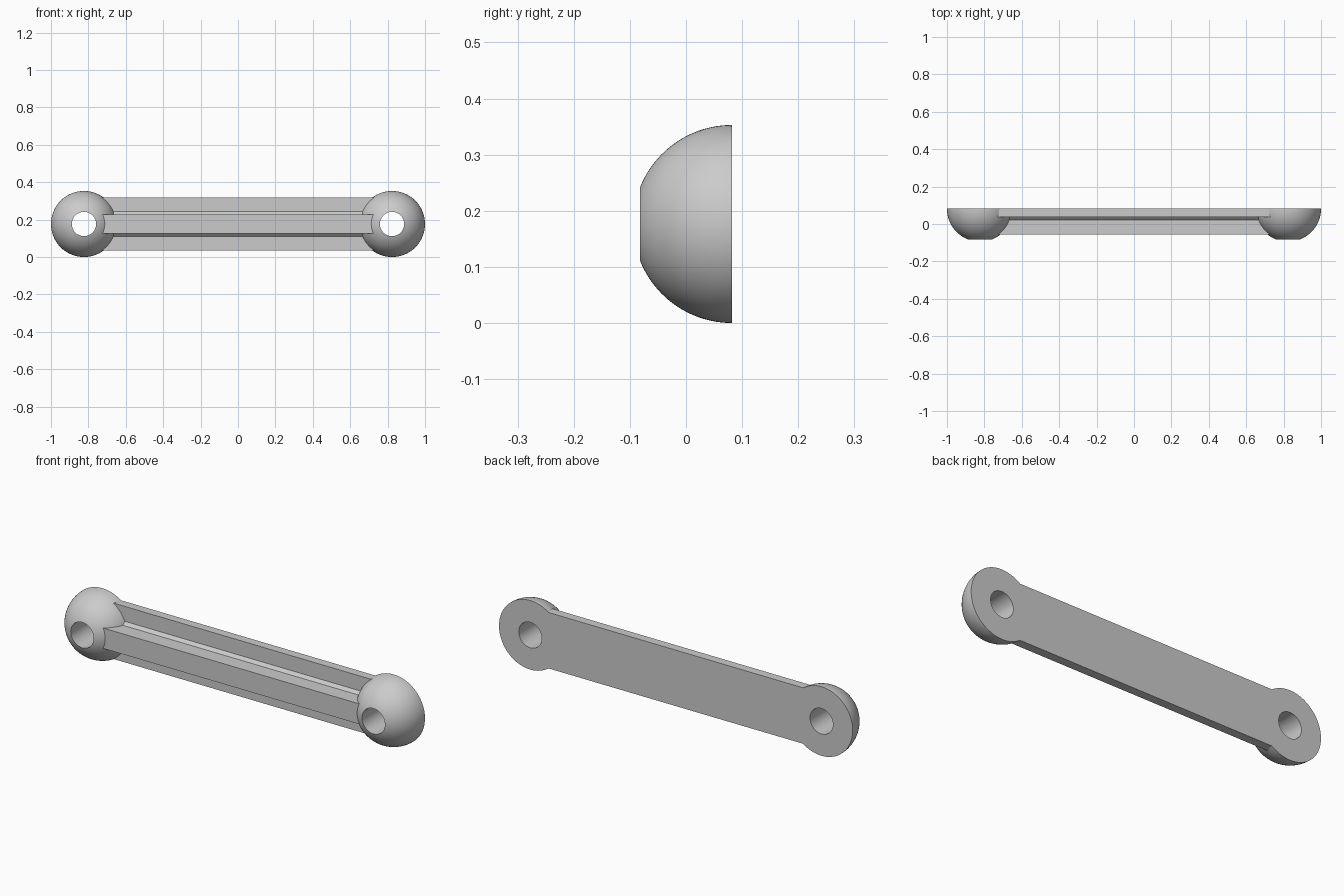
import bpy, bmesh, math
from mathutils import Vector

cube = bpy.data.objects.get("Cube")
if cube:
    bpy.data.objects.remove(cube, do_unlink=True)

RADIUS, HOLE = 0.1765, 0.065     # dome and bore radii
BACK = 0.082                     # flat rear plane
MID_Z = RADIUS
END_X = 1 - RADIUS

grey = bpy.data.materials.new("grey")
grey.use_nodes = True
colour = (0.6, 0.6, 0.6, 1)
grey.diffuse_color = colour
grey.node_tree.nodes["Principled BSDF"].inputs["Base Color"].default_value = colour


def to_object(bm, name):
    bmesh.ops.recalc_face_normals(bm, faces=bm.faces)
    mesh = bpy.data.meshes.new(name)
    bm.to_mesh(mesh)
    bm.free()
    obj = bpy.data.objects.new(name, mesh)
    obj.data.materials.append(grey)
    bpy.context.collection.objects.link(obj)
    return obj


def bored_dome(name, x):
    """Half ball with a through hole, revolved around the y axis."""
    bm = bmesh.new()
    last = math.acos(HOLE / RADIUS)
    steps = 24
    arc = [(RADIUS * math.cos(last * i / steps), BACK - RADIUS * math.sin(last * i / steps))
           for i in range(steps + 1)]
    profile = [(HOLE, BACK)] + arc
    verts = [bm.verts.new((x + r, y, MID_Z)) for r, y in profile]
    edges = [bm.edges.new((a, b)) for a, b in zip(verts, verts[1:] + verts[:1])]
    bmesh.ops.spin(bm, geom=verts + edges, cent=(x, 0, MID_Z), axis=(0, 1, 0),
                   angle=2 * math.pi, steps=80)
    bmesh.ops.remove_doubles(bm, verts=bm.verts, dist=1e-5)
    return to_object(bm, name)


# Connecting bar: flat plate with a chamfer-footed rib along its front
half = [(BACK, 0.143), (0.037, 0.143), (0.037, 0.067), (0.022, 0.052), (-0.055, 0.052)]
section = half + [(y, -z) for y, z in reversed(half)]
reach = END_X - 0.079            # ends inside the domes, clear of the bores
bm = bmesh.new()
face = bm.faces.new([bm.verts.new((-reach, y, MID_Z + z)) for y, z in section])
new = bmesh.ops.extrude_face_region(bm, geom=[face])["geom"]
bmesh.ops.translate(bm, verts=[g for g in new if isinstance(g, bmesh.types.BMVert)],
                    vec=Vector((2 * reach, 0, 0)))
link = to_object(bm, "connecting_link")
bpy.context.view_layer.objects.active = link

# Fuse a bored dome onto each end
for side, sign in (("left", 1), ("right", -1)):
    dome = bored_dome(side + "_end_dome", sign * END_X)
    dome.hide_render = True
    mod = link.modifiers.new("fuse_" + side, "BOOLEAN")
    mod.operation = "UNION"
    mod.solver = "EXACT"
    mod.object = dome
    bpy.ops.object.modifier_apply(modifier=mod.name)
    bpy.data.objects.remove(dome, do_unlink=True)

bpy.ops.object.select_all(action="DESELECT")
link.select_set(True)
bpy.ops.object.shade_smooth_by_angle(angle=math.radians(14))
